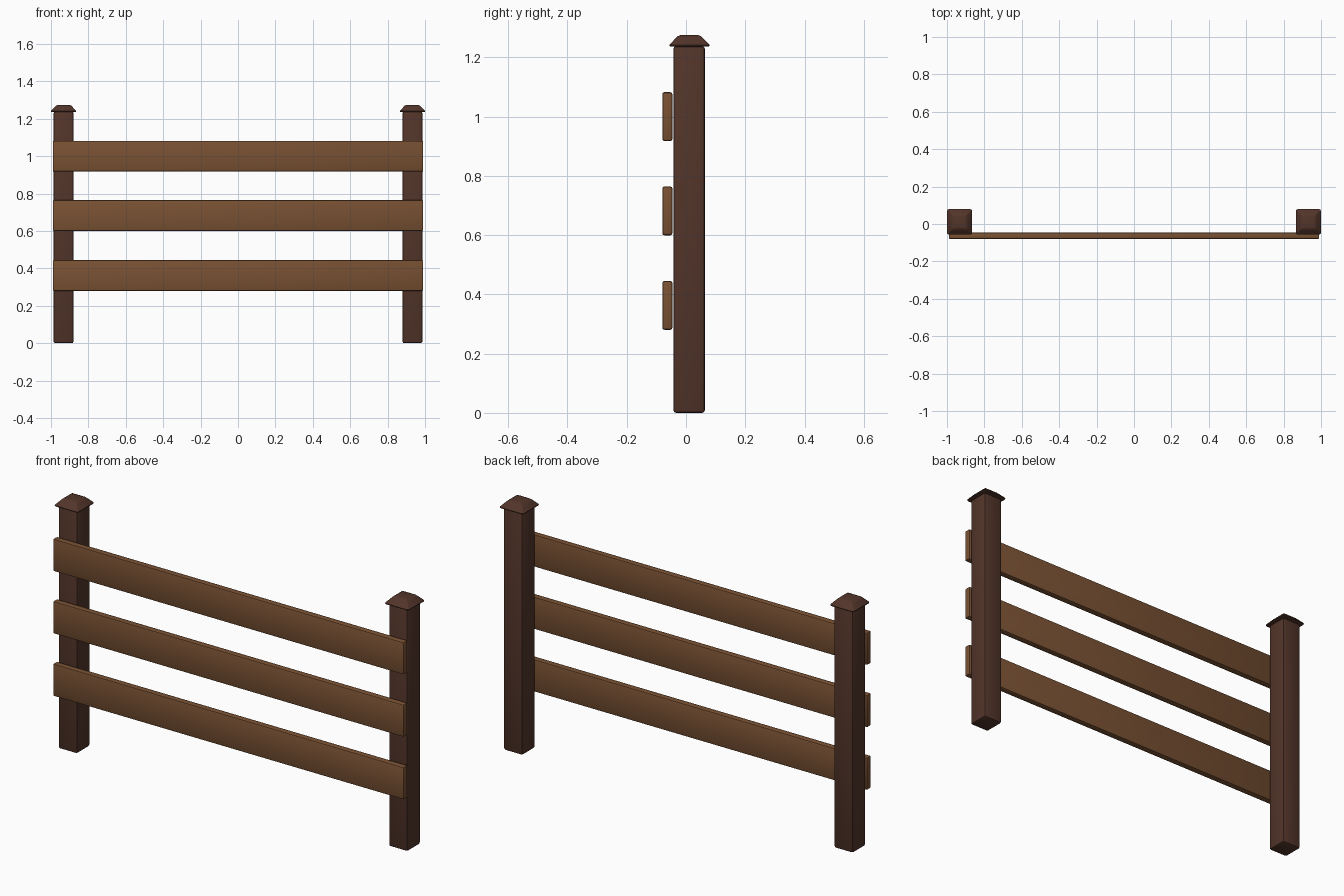
import bpy, bmesh
from math import pi, cos, sin, radians

if "Cube" in bpy.data.objects:
    bpy.data.objects.remove(bpy.data.objects["Cube"])


def material(name, color):
    m = bpy.data.materials.new(name)
    m.diffuse_color = (*color, 1)
    m.use_nodes = True
    m.node_tree.nodes["Principled BSDF"].inputs["Base Color"].default_value = m.diffuse_color
    return m


POST = material("dark_wood", (0.085, 0.035, 0.023))
RAIL = material("brown_wood", (0.19, 0.082, 0.033))


def finish(bm, name, loc, mat):
    bmesh.ops.recalc_face_normals(bm, faces=bm.faces)
    mesh = bpy.data.meshes.new(name)
    bm.to_mesh(mesh)
    bm.free()
    ob = bpy.data.objects.new(name, mesh)
    ob.location = loc
    mesh.materials.append(mat)
    bpy.context.collection.objects.link(ob)
    bpy.ops.object.select_all(action='DESELECT')
    ob.select_set(True)
    bpy.context.view_layer.objects.active = ob
    bpy.ops.object.shade_smooth_by_angle(angle=radians(35))
    return ob


def board(name, size, loc, bevel, mat):
    bm = bmesh.new()
    bmesh.ops.create_cube(bm, size=1)
    bmesh.ops.scale(bm, vec=size, verts=bm.verts)
    bmesh.ops.bevel(bm, geom=bm.edges[:], offset=bevel, segments=2,
                    profile=0.5, affect='EDGES')
    return finish(bm, name, loc, mat)


def cap(name, loc, mat):
    # domed square cap lofted through rounded-square rings (half width, z)
    profile = [(0.062, 1.236), (0.067, 1.238), (0.0675, 1.242), (0.058, 1.252),
               (0.048, 1.263), (0.040, 1.271), (0.030, 1.275)]
    bm = bmesh.new()
    rings = []
    for half, z in profile:
        r = half * 0.14
        ring = []
        for q in range(4):
            mid = q * pi / 2 + pi / 4
            cx = (half - r) * (1 if cos(mid) > 0 else -1)
            cy = (half - r) * (1 if sin(mid) > 0 else -1)
            for k in range(3):
                a = q * pi / 2 + k * pi / 4
                ring.append(bm.verts.new((cx + r * cos(a), cy + r * sin(a), z)))
        rings.append(ring)
    for lo, hi in zip(rings, rings[1:]):
        for i in range(12):
            j = (i + 1) % 12
            bm.faces.new((lo[i], lo[j], hi[j], hi[i]))
    bm.faces.new(rings[0][::-1])
    bm.faces.new(rings[-1])
    return finish(bm, name, loc, mat)


# posts with caps
for side, x in (("left", -0.9325), ("right", 0.9325)):
    board(side + "_post", (0.107, 0.107, 1.238), (x, 0.0105, 0.619), 0.010, POST)
    cap(side + "_post_cap", (x, 0.0115, 0), POST)

# three horizontal rails on the front
for name, z in (("lower", 0.363), ("middle", 0.682), ("upper", 1.0)):
    board(name + "_rail", (1.98, 0.034, 0.165), (0, -0.063, z), 0.007, RAIL)
